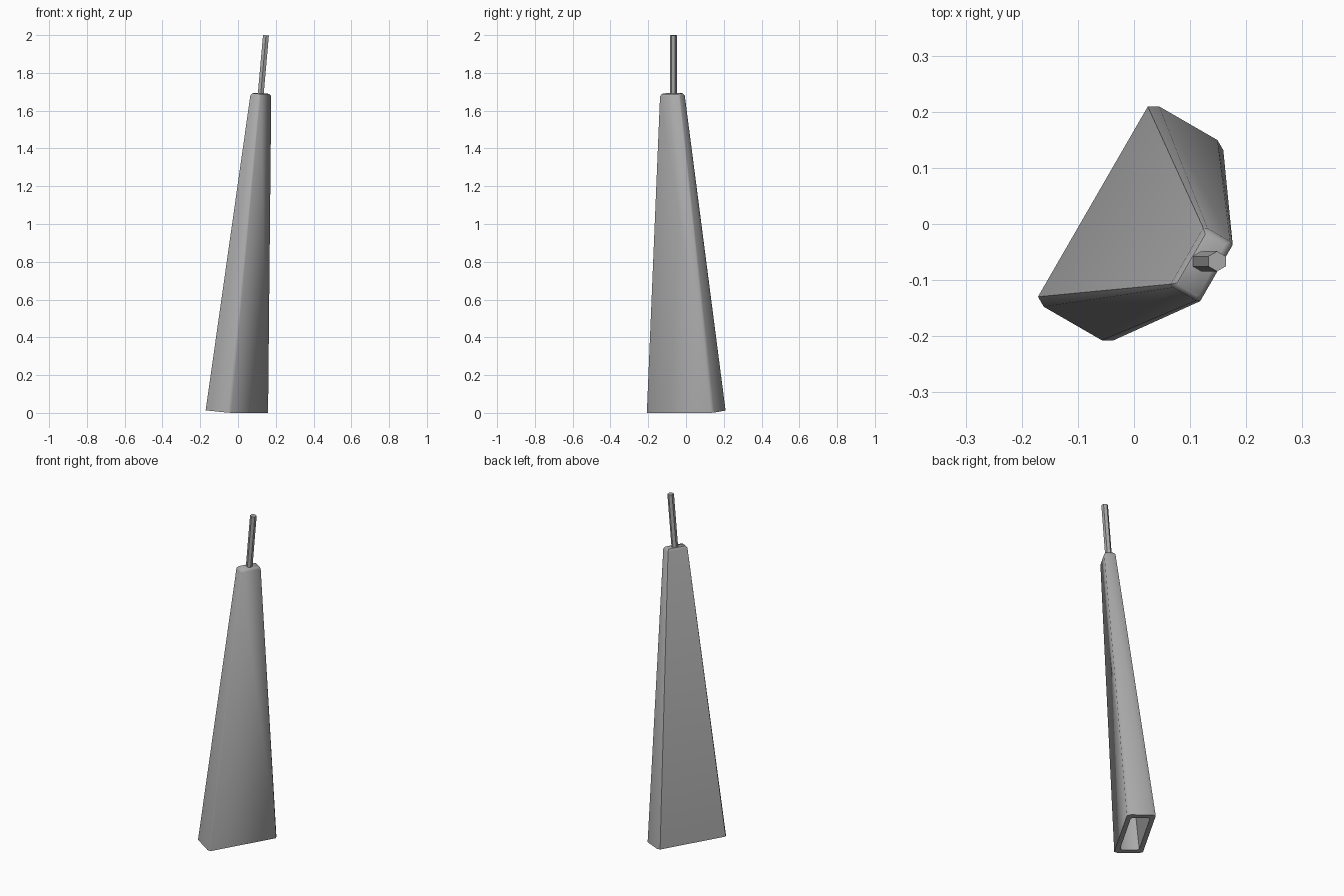
import bpy, bmesh, math
from mathutils import Matrix, Vector

old = bpy.data.objects.get("Cube")
if old:
    bpy.data.objects.remove(old, do_unlink=True)


def material(name, rgb):
    mat = bpy.data.materials.new(name)
    mat.use_nodes = True
    mat.diffuse_color = (*rgb, 1)
    mat.node_tree.nodes["Principled BSDF"].inputs["Base Color"].default_value = (*rgb, 1)
    return mat


grey = material("plain grey", (0.4, 0.4, 0.4))


def finish(name, bm, mat):
    bmesh.ops.recalc_face_normals(bm, faces=bm.faces)
    mesh = bpy.data.meshes.new(name)
    bm.to_mesh(mesh)
    bm.free()
    mesh.materials.append(mat)
    obj = bpy.data.objects.new(name, mesh)
    bpy.context.collection.objects.link(obj)
    return obj


def ring(bm, width, length, z):
    """Rectangle with clipped corners, counter-clockwise."""
    w, l = width / 2, length / 2
    cx, cy = width * 0.115, length * 0.025
    pts = []
    for sx, sy in ((1, 1), (-1, 1), (-1, -1), (1, -1)):
        pair = [(sx * w, sy * (l - cy)), (sx * (w - cx), sy * l)]
        pts += pair if sx * sy > 0 else pair[::-1]
    return [bm.verts.new((x, y, z)) for x, y in pts]


# Tapered hollow body: outer wall, chamfered cap, then the inner cavity
bm = bmesh.new()
height = 1.69
cap = ring(bm, 0.045, 0.105, height)
shoulder = ring(bm, 0.061, 0.122, height - 0.012)
foot = ring(bm, 0.156, 0.412, 0)
rim = ring(bm, 0.104, 0.345, 0)
ceiling = ring(bm, 0.03, 0.08, height - 0.04)
rings = [cap, shoulder, foot, rim, ceiling]
for a, b in zip(rings, rings[1:]):
    for i in range(len(a)):
        j = (i + 1) % len(a)
        bm.faces.new((a[i], a[j], b[j], b[i]))
bm.faces.new(cap)
bm.faces.new(ceiling)
bmesh.ops.recalc_face_normals(bm, faces=bm.faces)

# Soft corners on one broad side, crisp on the other
for f in bm.faces:
    f.smooth = True
for e in bm.edges:
    inner_side = all(v.co.x < 0 for v in e.verts)
    limit = math.radians(50 if inner_side else 70)
    e.smooth = e.calc_face_angle(0) < limit

# Lean the body and turn it in plan
lean = Matrix.Rotation(math.radians(5), 4, "Y")
turn = Matrix.Rotation(math.radians(-30), 4, "Z")
place = Matrix.Translation((-0.006, 0.001, 0.007))
bm.transform(place @ turn @ lean)
finish("tapered_body", bm, grey)

# Thin six-sided rod leaning out of the cap
bm = bmesh.new()
start, end = Vector((0.117, -0.067, 1.65)), Vector((0.148, -0.066, 1.999))
axis = end - start
bmesh.ops.create_cone(bm, cap_ends=True, segments=6, radius1=0.018,
                      radius2=0.018, depth=axis.length)
bm.transform(Matrix.Translation((start + end) / 2)
             @ Matrix.Rotation(math.atan2(axis.x, axis.z), 4, "Y"))
finish("top_rod", bm, grey)
